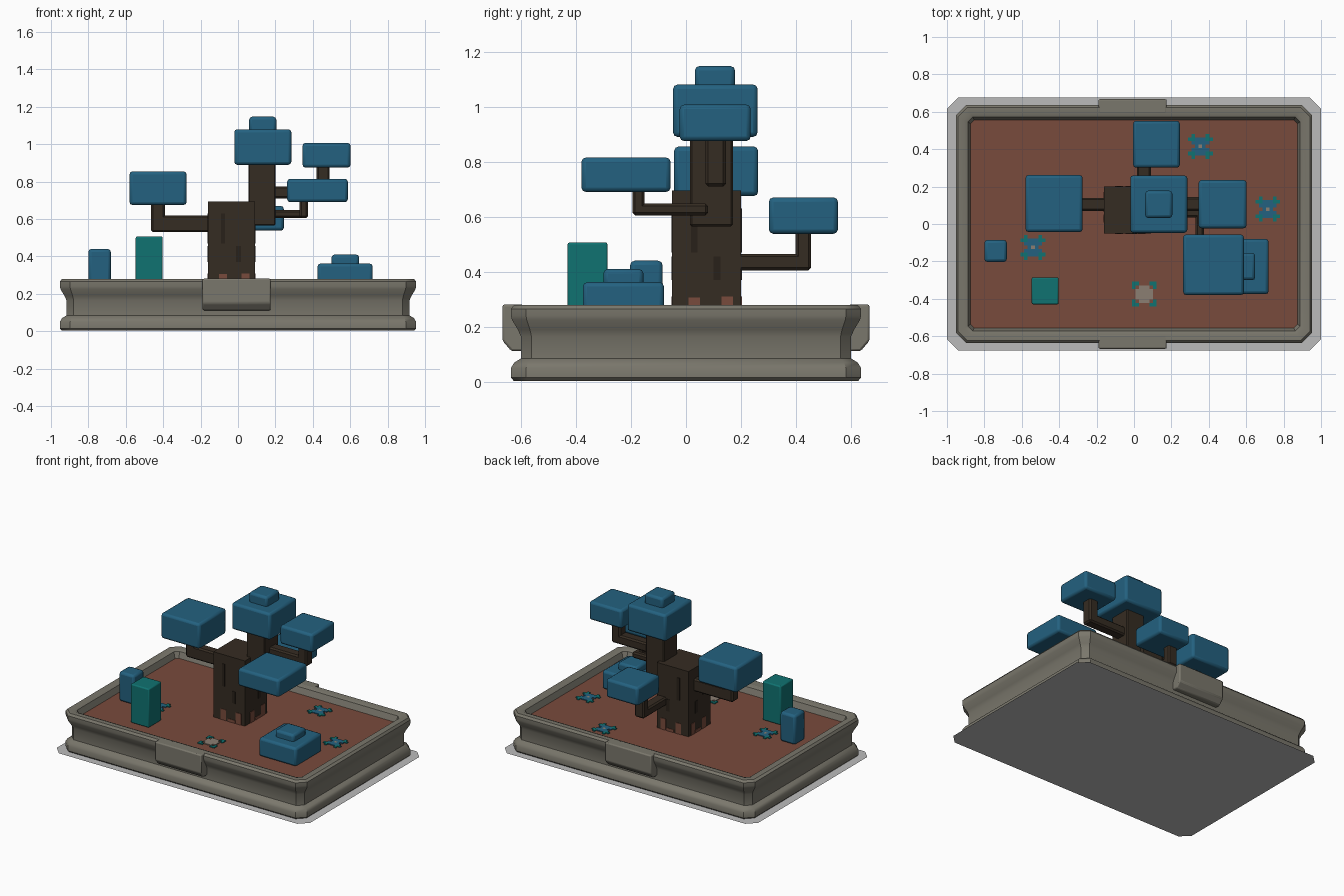
import bpy, bmesh, math
from mathutils import Vector

cube = bpy.data.objects.get("Cube")
if cube:
    bpy.data.objects.remove(cube, do_unlink=True)


def material(name, r, g, b):
    m = bpy.data.materials.new(name)
    m.use_nodes = True
    m.diffuse_color = (r, g, b, 1)
    m.node_tree.nodes["Principled BSDF"].inputs["Base Color"].default_value = (r, g, b, 1)
    return m


BLUE = material("blue foliage", 0.017, 0.12, 0.215)
TEAL = material("teal foliage", 0.005, 0.17, 0.165)
BARK = material("bark", 0.036, 0.025, 0.016)
GROOVE = material("dark bark", 0.022, 0.015, 0.01)
SOIL = material("red soil", 0.19, 0.07, 0.045)
CLAY = material("glazed clay", 0.195, 0.185, 0.15)
PALE = material("pale petals", 0.26, 0.21, 0.17)
MAT = material("grey mat", 0.5, 0.5, 0.5)
SOIL_Z = 0.23


def finish(name, bm, *mats, bevel=0, segments=2):
    bmesh.ops.recalc_face_normals(bm, faces=bm.faces)
    me = bpy.data.meshes.new(name)
    bm.to_mesh(me)
    bm.free()
    ob = bpy.data.objects.new(name, me)
    bpy.context.collection.objects.link(ob)
    for m in mats:
        me.materials.append(m)
    if bevel:
        mod = ob.modifiers.new("soft edges", "BEVEL")
        mod.width = bevel
        mod.segments = segments
    return ob


def smooth(ob, angle):
    bpy.ops.object.select_all(action="DESELECT")
    ob.select_set(True)
    bpy.context.view_layer.objects.active = ob
    bpy.ops.object.shade_smooth_by_angle(angle=math.radians(angle))


def add_box(bm, x, y, z):
    lo, hi = Vector((x[0], y[0], z[0])), Vector((x[1], y[1], z[1]))
    made = bmesh.ops.create_cube(bm, size=1)["verts"]
    bmesh.ops.scale(bm, vec=hi - lo, verts=made)
    bmesh.ops.translate(bm, vec=(lo + hi) / 2, verts=made)
    return made


def box(name, mat, x, y, z, bevel=0, segments=2):
    bm = bmesh.new()
    add_box(bm, x, y, z)
    return finish(name, bm, mat, bevel=bevel, segments=segments)


def ring(bm, hx, hy, z, c):
    """Rectangle with cut corners."""
    quarter = [(hx, hy - c), (hx - c, hy)]
    pts = quarter + [(-x, y) for x, y in reversed(quarter)]
    pts += [(-x, -y) for x, y in pts]
    return [bm.verts.new((x, y, z)) for x, y in pts]


# Mat under the tray
bm = bmesh.new()
bm.faces.new(ring(bm, 1, 0.675, 0, 0.06))
finish("ground_mat", bm, MAT)

# Tray: lofted rings of (inset, height), with the soil as the last cap
profile = [(0.01, 0.004), (0, 0.015), (0, 0.05), (0.012, 0.07), (0.036, 0.085),
           (0.036, 0.165), (0.025, 0.19), (0.004, 0.225), (0, 0.24), (0, 0.265),
           (0.012, 0.28), (0.045, 0.28), (0.065, 0.272), (0.08, SOIL_Z)]
bm = bmesh.new()
loops = [ring(bm, 0.953 - i, 0.636 - i, z, 0.055 - i * 0.45) for i, z in profile]
for a, b in zip(loops, loops[1:]):
    for k in range(len(a)):
        n = (k + 1) % len(a)
        bm.faces.new((a[k], a[n], b[n], b[k]))
bm.faces.new(loops[0])
bm.faces.new(loops[-1]).material_index = 1
smooth(finish("tray", bm, CLAY, SOIL), 35)

# Handles on the front and back of the tray
for side, name in ((-1, "front_handle"), (1, "back_handle")):
    bm = bmesh.new()
    outline = [(0.59, 0.281), (0.667, 0.281), (0.667, 0.15), (0.635, 0.112), (0.59, 0.112)]
    face = bm.faces.new([bm.verts.new((-0.19, side * y, z)) for y, z in outline])
    out = bmesh.ops.extrude_face_region(bm, geom=[face])["geom"]
    bmesh.ops.translate(bm, vec=(0.365, 0, 0),
                        verts=[v for v in out if isinstance(v, bmesh.types.BMVert)])
    smooth(finish(name, bm, CLAY, bevel=0.008), 30)

# Trunk and its offset upper part
TX, TY = (-0.16, 0.09), (-0.05, 0.2)
box("lower_trunk", BARK, TX, TY, (SOIL_Z, 0.695))
box("upper_trunk", BARK, (0.056, 0.2), (0.015, 0.17), (0.565, 0.9), 0.006, 1)

# Branches, each a chain of boxes
branches = {
    "left_side_branch": [((-0.465, -0.15), (0.07, 0.14), (0.53, 0.62)),
                         ((-0.465, -0.39), (0.07, 0.14), (0.53, 0.69))],
    "right_side_branch": [((0.18, 0.49), (0.07, 0.145), (0.71, 0.775)),
                          ((0.42, 0.49), (0.07, 0.145), (0.71, 0.89))],
    "front_branch": [((0.18, 0.373), (0.035, 0.08), (0.605, 0.648)),
                     ((0.33, 0.373), (-0.195, 0.08), (0.605, 0.648)),
                     ((0.33, 0.373), (-0.195, -0.15), (0.605, 0.7))],
    "back_branch": [((0.015, 0.09), (0.18, 0.455), (0.405, 0.465)),
                    ((0.015, 0.09), (0.398, 0.455), (0.405, 0.55))],
}
for name, parts in branches.items():
    bm = bmesh.new()
    for p in parts:
        add_box(bm, *p)
    finish(name, bm, BARK, bevel=0.01, segments=1)

# Foliage blocks and bushes
foliage = [
    ("crown", (-0.02, 0.285), (-0.047, 0.26), (0.89, 1.08)),
    ("crown_cap", (0.06, 0.205), (0.032, 0.178), (1.06, 1.147)),
    ("left_side_foliage", (-0.58, -0.275), (-0.043, 0.262), (0.675, 0.855)),
    ("right_side_foliage", (0.345, 0.602), (-0.023, 0.235), (0.875, 1.007)),
    ("front_foliage", (0.263, 0.587), (-0.38, -0.056), (0.69, 0.815)),
    ("back_foliage", (-0.005, 0.245), (0.301, 0.552), (0.538, 0.67)),
    ("wide_bush", (0.425, 0.72), (-0.375, -0.08), (SOIL_Z, 0.362)),
    ("wide_bush_cap", (0.5, 0.648), (-0.3, -0.155), (0.34, 0.41)),
    ("small_bush", (-0.8, -0.68), (-0.203, -0.085), (SOIL_Z, 0.44)),
]
for name, x, y, z in foliage:
    smooth(box(name, BLUE, x, y, z, 0.016), 30)
smooth(box("tall_bush", TEAL, (-0.547, -0.403), (-0.43, -0.285), (SOIL_Z, 0.507), 0.008), 30)


# Grooves and soil splashes on all four trunk faces, as thin plates
def trunk_plates(name, mat, marks):
    bm = bmesh.new()
    t = 0.003
    for centre, half, z0, z1 in marks:
        span = (centre - half, centre + half)
        xs = [s - 0.035 for s in span]
        ys = [s + 0.075 for s in span]
        for y in TY:
            add_box(bm, xs, (y - t, y + t), (z0, z1))
        for x in TX:
            add_box(bm, (x - t, x + t), ys, (z0, z1))
    finish(name, bm, mat)


trunk_plates("bark_grooves", GROOVE, [(-0.045, 0.011, 0.47, 0.63), (0.037, 0.013, 0.37, 0.455)])
trunk_plates("trunk_soil_splashes", SOIL, [(-0.045, 0.021, SOIL_Z, 0.307),
                                           (0.075, 0.021, SOIL_Z, 0.31),
                                           (0.02, 0.03, SOIL_Z, 0.25)])

# Flat cross-shaped plants on the soil, built from small square tiles
sprout = [".T...T.", "TTBBBTT", ".BBBBB.", "..BPB..", ".BBBBB.", "TTBBBTT", ".T...T."]
flower = ["TT...TT", "T.PPP.T", ".PPPPP.", ".PPPPP.", ".PPPPP.", "T.PPP.T", "TT...TT"]
plants = [("back_sprout", sprout, 0.355, 0.415), ("side_sprout", sprout, 0.715, 0.08),
          ("front_sprout", sprout, -0.54, -0.125), ("pale_flower", flower, 0.055, -0.375)]
cell = 0.019
for name, rows, px, py in plants:
    bm = bmesh.new()
    for r, row in enumerate(rows):
        for c, key in enumerate(row):
            if key == ".":
                continue
            x, y = px + (c - 3.5) * cell, py + (r - 3.5) * cell
            made = add_box(bm, (x, x + cell), (y, y + cell), (SOIL_Z, SOIL_Z + 0.006))
            for f in made[0].link_faces[:] + [f for v in made for f in v.link_faces]:
                f.material_index = "TBP".index(key)
    finish(name, bm, TEAL, BLUE, PALE)
